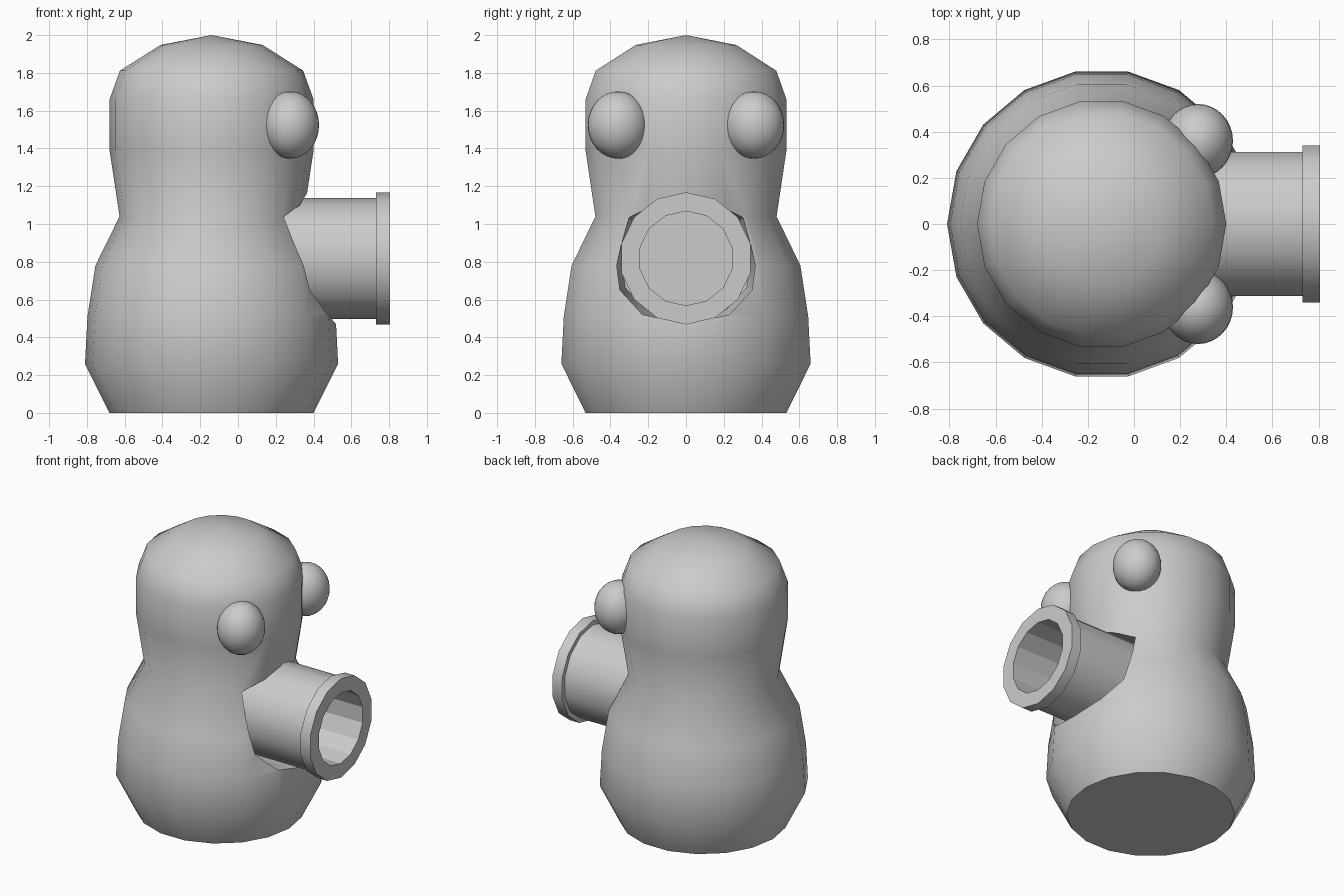
import bpy, bmesh
from math import sin, cos, pi, radians
from mathutils import Vector

if "Cube" in bpy.data.objects:
    bpy.data.objects.remove(bpy.data.objects["Cube"])


def make_object(name, bm):
    bmesh.ops.recalc_face_normals(bm, faces=bm.faces)
    mesh = bpy.data.meshes.new(name)
    bm.to_mesh(mesh)
    bm.free()
    obj = bpy.data.objects.new(name, mesh)
    bpy.context.collection.objects.link(obj)
    return obj


def loft(name, rings):
    """Skin a stack of rings; a one-point ring becomes a pole, open ends are capped."""
    bm = bmesh.new()
    loops = [[bm.verts.new(p) for p in ring] for ring in rings]
    n = max(len(l) for l in loops)
    for a, b in zip(loops, loops[1:]):
        for i in range(n):
            j = (i + 1) % n
            if len(b) == 1:
                bm.faces.new((a[i], a[j], b[0]))
            else:
                bm.faces.new((a[i], a[j], b[j], b[i]))
    for l in (loops[0], loops[-1]):
        if len(l) > 1:
            bm.faces.new(l)
    return make_object(name, bm)


def smooth(obj, angle):
    bpy.ops.object.select_all(action='DESELECT')
    obj.select_set(True)
    bpy.context.view_layer.objects.active = obj
    bpy.ops.object.shade_smooth_by_angle(angle=radians(angle))


# body: 18-sided lathe (radius, height)
CX, SIDES = -0.14, 18
profile = [(.54, 0), (.67, .26), (.657, .51), (.615, .78), (.487, 1.04),
           (.54, 1.39), (.54, 1.66), (.485, 1.812), (.27, 1.948)]
rings = [[(CX + r * cos(2 * pi * i / SIDES), r * sin(2 * pi * i / SIDES), z)
          for i in range(SIDES)] for r, z in profile]
body = loft("body", rings + [[(CX, 0, 2.0)]])

# irregular opening in the body around the spout
ZC = 0.818
half = [(0, 1.165), (.31, 1.04), (.367, .78), (.35, .65), (.23, .52), (0, .47)]
outline = half + [(-y, z) for y, z in half[-2:0:-1]]
cutter = loft("opening_cutter", [[(x, y * s, ZC + (z - ZC) * s) for y, z in outline]
                                 for x, s in ((.12, .92), (.3, 1), (.9, 1))])
cutter.hide_render = True
mod = body.modifiers.new("opening", 'BOOLEAN')
mod.object = cutter
mod.operation = 'DIFFERENCE'
mod.solver = 'EXACT'
bpy.context.view_layer.objects.active = body
bpy.ops.object.modifier_apply(modifier=mod.name)
bpy.data.objects.remove(cutter)
smooth(body, 42)

# spout: 14-sided pipe with end rim and hollow bore (x, radius)
N = 14
spout_profile = [(.08, .32), (.73, .32), (.73, .35), (.805, .35), (.805, .25), (.4, .25)]
spout = loft("spout", [[(x, r * sin(2 * pi * i / N), ZC + r * cos(2 * pi * i / N))
                        for i in range(N)] for x, r in spout_profile])
smooth(spout, 35)
for f in spout.data.polygons:
    c = f.center
    if (Vector((0, c.y, c.z - ZC))).length < .26:
        f.use_smooth = False

# pair of eyes
for side, label in ((-1, "right"), (1, "left")):
    bm = bmesh.new()
    bmesh.ops.create_uvsphere(bm, u_segments=32, v_segments=16, radius=1)
    bmesh.ops.scale(bm, vec=(.152, .16, .178), verts=bm.verts)
    bmesh.ops.translate(bm, vec=(.277, side * .36, 1.524), verts=bm.verts)
    smooth(make_object("eye_" + label, bm), 40)
